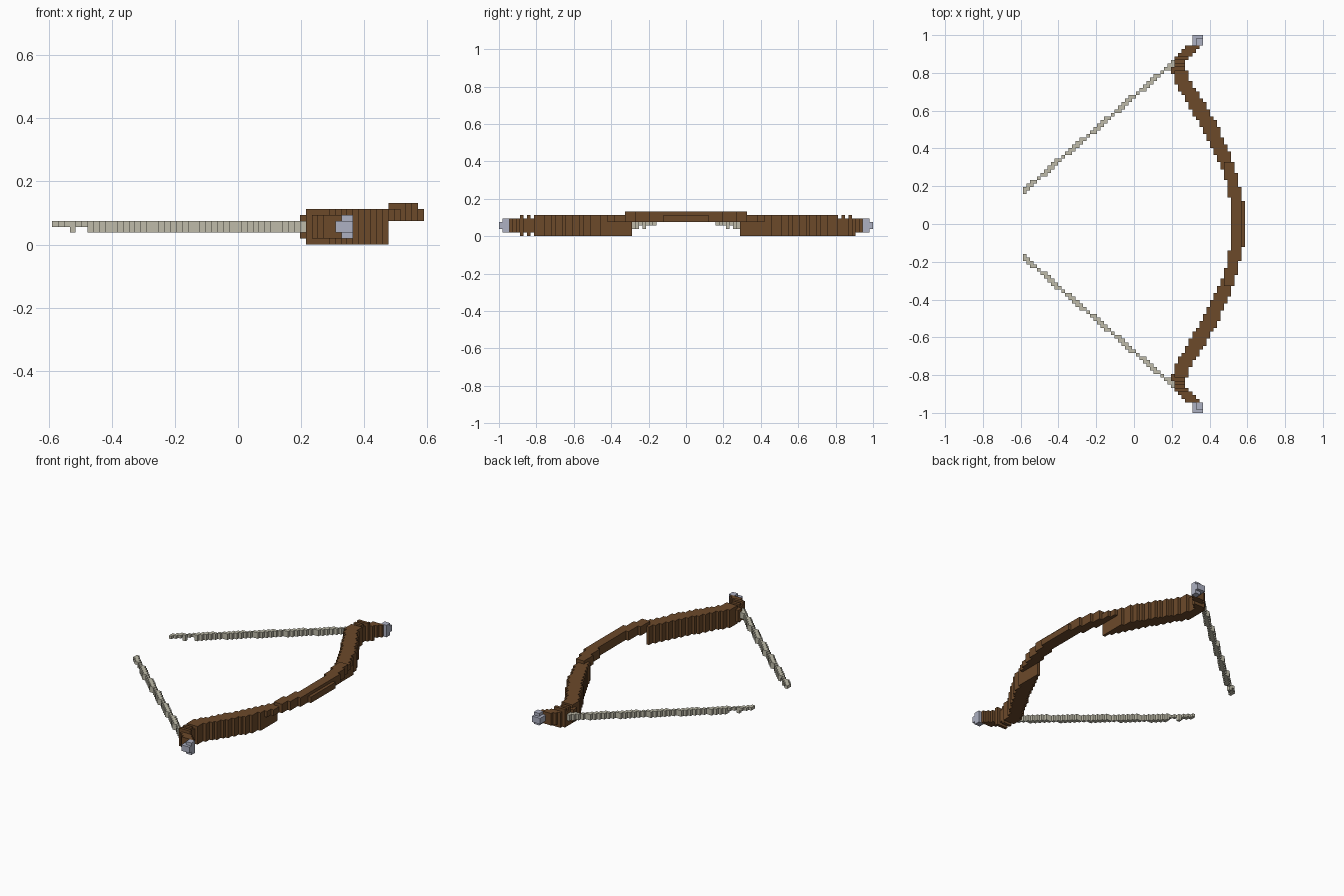
import bpy
import bmesh
from mathutils import Vector

if "Cube" in bpy.data.objects:
    bpy.data.objects.remove(bpy.data.objects["Cube"], do_unlink=True)

V = 2 / 107  # edge length of one block


def make_material(name, rgb):
    mat = bpy.data.materials.new(name)
    mat.use_nodes = True
    mat.diffuse_color = (*rgb, 1)
    mat.node_tree.nodes["Principled BSDF"].inputs["Base Color"].default_value = (*rgb, 1)
    return mat


def build_blocks(name, cells, mat):
    """Skin a set of grid cells with their exposed faces only."""
    bm = bmesh.new()
    verts = {}

    def corner(p):
        key = tuple(round(2 * c) for c in p)
        if key not in verts:
            verts[key] = bm.verts.new((p[0] * V, p[1] * V, p[2] * V))
        return verts[key]

    for cell in cells:
        centre = Vector(cell) + Vector((0, 0, 0.5))
        for axis in range(3):
            for sign in (-1, 1):
                n = Vector((0, 0, 0))
                n[axis] = sign
                if tuple(round(a + b) for a, b in zip(cell, n)) in cells:
                    continue
                u = Vector((0, 0, 0))
                u[(axis + 1) % 3] = 0.5
                w = n.cross(u)
                mid = centre + n / 2
                bm.faces.new([corner(mid + d) for d in (-u - w, u - w, u + w, w - u)])
    mesh = bpy.data.meshes.new(name)
    bm.to_mesh(mesh)
    bm.free()
    mesh.materials.append(mat)
    obj = bpy.data.objects.new(name, mesh)
    bpy.context.collection.objects.link(obj)
    return obj


# Bow outline: distance from the middle, inner edge, outer edge
OUTLINE = [(0, .515, .59), (.1, .51, .59), (.13, .505, .572), (.2, .492, .56),
           (.27, .475, .545), (.4, .415, .495), (.55, .335, .43), (.65, .275, .365),
           (.75, .22, .305), (.82, .2, .275), (.87, .215, .28), (.9, .24, .31),
           (.95, .29, .36), (1, .31, .365)]


def edges_at(y):
    for (y0, a0, b0), (y1, a1, b1) in zip(OUTLINE, OUTLINE[1:]):
        if y <= y1:
            t = (y - y0) / (y1 - y0)
            return a0 + (a1 - a0) * t, b0 + (b1 - b0) * t


def layers(i, j):
    """Height layers of the bow at one column of the plan."""
    a = abs(j)
    if i >= 26:  # raised grip
        return range(4, 7 if i <= 30 and a <= 17 else 6)
    if i <= 11 and a > 40:
        return range(1, 5)
    full = a <= 43 or a in (45, 47)
    low = 0 if full or 0 < j <= 48 else 1
    return range(low, 6 if full else 5)


wood = make_material("brown_wood", (.15, .067, .023))
cord = make_material("pale_cord", (.52, .50, .40))
metal = make_material("grey_metal", (.42, .44, .54))

# Wooden bow body
body = set()
for j in range(-50, 51):
    inner, outer = edges_at(abs(j) * V)
    for i in range(10, 32):
        if inner <= i * V <= outer:
            body |= {(i, j, k) for k in layers(i, j)}
build_blocks("bow_body", body, wood)

# Metal tips and the two drawn string halves
for side, s in (("left", 1), ("right", -1)):
    tip = set()
    for j in (51, 52, 53):
        for i in (17, 18, 19):
            ks = range(2, 4) if i == 17 or j == 53 else range(1, 5)
            tip |= {(i, s * j, k) for k in ks}
    build_blocks("tip_" + side, tip, metal)

    string = set()
    for i in range(-31, 13):
        line = 9.5 + (i + 31) * 37 / 43
        ks = (3,) if i < -25 and i != -28 else (2, 3)
        for j in range(8, 49):
            if abs(j - line) <= 0.8:
                string |= {(i, s * j, k) for k in ks}
    build_blocks("string_" + side, string - body, cord)
